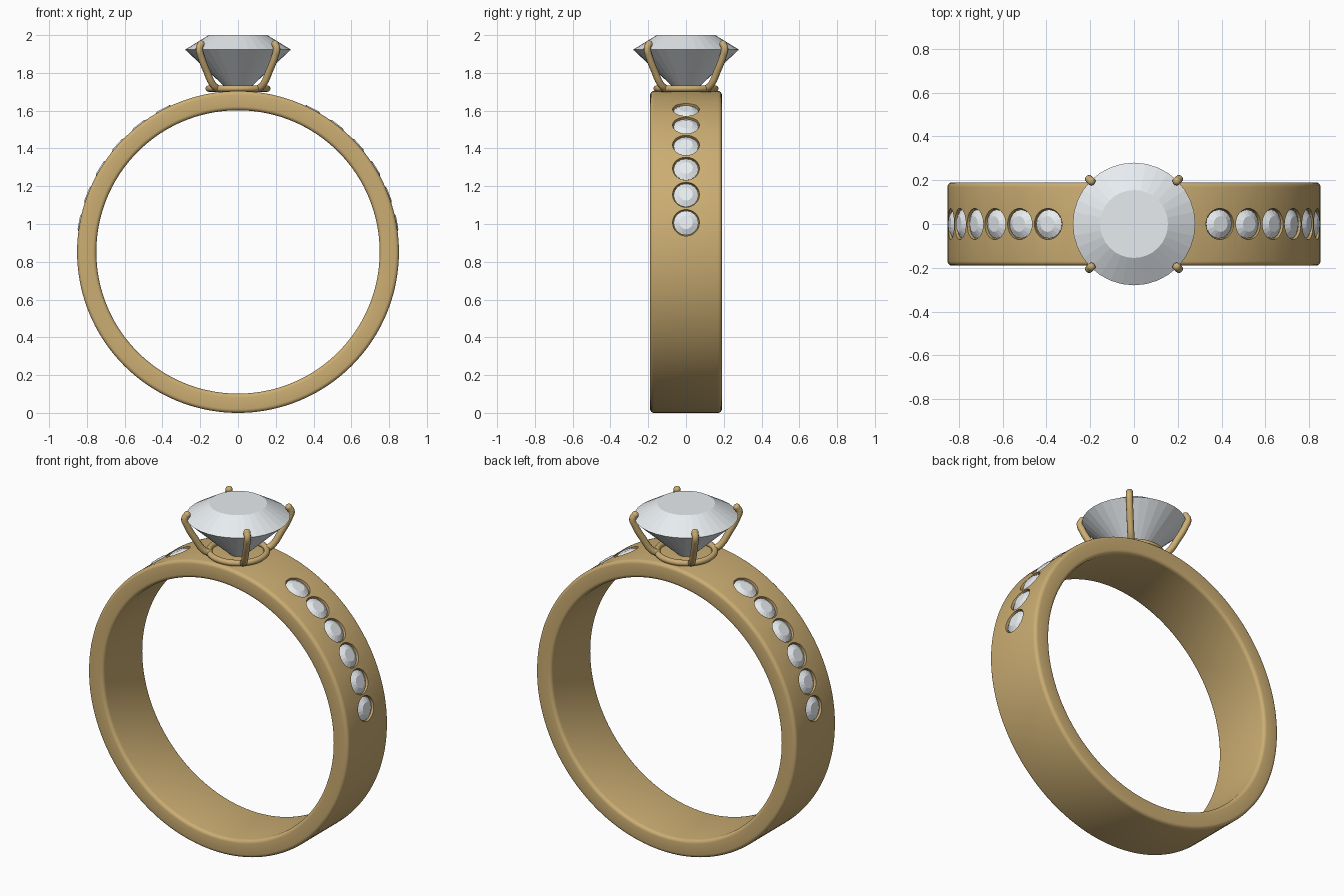
import bpy, bmesh
from math import sin, cos, pi, radians
from mathutils import Matrix, Vector

if "Cube" in bpy.data.objects:
    bpy.data.objects.remove(bpy.data.objects["Cube"])

CZ, R_OUT, R_IN, HALF_W = 0.852, 0.852, 0.75, 0.19


def material(name, rgb):
    m = bpy.data.materials.new(name)
    m.diffuse_color = (*rgb, 1)
    m.use_nodes = True
    m.node_tree.nodes["Principled BSDF"].inputs["Base Color"].default_value = m.diffuse_color
    return m


GOLD = material("gold", (0.60, 0.42, 0.17))
GEM = material("gem", (0.80, 0.84, 0.87))


def make_object(name, bm, mat):
    bmesh.ops.recalc_face_normals(bm, faces=bm.faces)
    me = bpy.data.meshes.new(name)
    bm.to_mesh(me)
    bm.free()
    ob = bpy.data.objects.new(name, me)
    me.materials.append(mat)
    bpy.context.collection.objects.link(ob)
    return ob


def smooth(ob, angle=35):
    bpy.ops.object.select_all(action='DESELECT')
    ob.select_set(True)
    bpy.context.view_layer.objects.active = ob
    bpy.ops.object.shade_smooth_by_angle(angle=radians(angle))


def lathe(bm, profile, n, mat=Matrix(), closed=False):
    """Revolve (radius, height) points about local z; cap ends unless closed."""
    rings = [[bm.verts.new(mat @ Vector((r * cos(2 * pi * i / n), r * sin(2 * pi * i / n), h)))
              for i in range(n)] for r, h in profile]
    pairs = list(zip(rings, rings[1:])) + ([(rings[-1], rings[0])] if closed else [])
    for a, b in pairs:
        for i in range(n):
            j = (i + 1) % n
            bm.faces.new((a[i], a[j], b[j], b[i]))
    if not closed:
        bm.faces.new(rings[0])
        bm.faces.new(rings[-1])


# Band: rounded rectangle section revolved about y
profile = []
B = 0.02
for cr, ch, start in ((R_OUT - B, HALF_W - B, 0), (R_IN + B, HALF_W - B, 90),
                      (R_IN + B, -HALF_W + B, 180), (R_OUT - B, -HALF_W + B, 270)):
    for k in range(5):
        a = radians(start + 22.5 * k)
        profile.append((cr + B * cos(a), ch + B * sin(a)))
bm = bmesh.new()
lathe(bm, profile, 144, Matrix.Translation((0, 0, CZ)) @ Matrix.Rotation(pi / 2, 4, 'X'), closed=True)
band = make_object("band", bm, GOLD)

# Frames on the band surface for the six stones on each shoulder
frames = []
for side in (1, -1):
    for k in range(6):
        tilt = side * radians(90 - 10.5 - 10.4 * k)
        frames.append(Matrix.Translation((0, 0, CZ)) @ Matrix.Rotation(tilt, 4, 'Y')
                      @ Matrix.Translation((0, 0, R_OUT)))

# Sockets cut in the band
bm = bmesh.new()
for f in frames:
    lathe(bm, [(0.02, -0.065), (0.071, -0.018), (0.071, 0.04)], 32, f)
cutter = make_object("socket_cutter", bm, GOLD)
cutter.hide_render = True
mod = band.modifiers.new("sockets", 'BOOLEAN')
mod.operation, mod.solver, mod.object = 'DIFFERENCE', 'EXACT', cutter
bpy.context.view_layer.objects.active = band
bpy.ops.object.modifier_apply(modifier=mod.name)
bpy.data.objects.remove(cutter)
smooth(band)

# Shoulder stones
for i, f in enumerate(frames):
    bm = bmesh.new()
    lathe(bm, [(0.004, -0.06), (0.066, -0.012), (0.036, 0.005)], 16, f)
    make_object(f"shoulder_stone_{i + 1}", bm, GEM)

# Centre stone
bm = bmesh.new()
lathe(bm, [(0.004, 1.665), (0.28, 1.923), (0.155, 2.0)], 32)
make_object("centre_stone", bm, GEM)

# Setting ring under the stone
bm = bmesh.new()
lathe(bm, [(0.155 + 0.017 * cos(2 * pi * k / 12), 1.717 + 0.017 * sin(2 * pi * k / 12))
           for k in range(12)], 64, closed=True)
smooth(make_object("setting_ring", bm, GOLD), 60)

# Prongs: swept curve with rounded tips, on the diagonals
PATH = [(0.155, 1.717), (0.185, 1.735), (0.235, 1.81), (0.278, 1.89), (0.290, 1.93), (0.277, 1.953)]
for k in range(4):
    cu = bpy.data.curves.new("prong_path", 'CURVE')
    cu.dimensions = '3D'
    cu.bevel_depth, cu.bevel_resolution, cu.use_fill_caps = 0.019, 3, True
    sp = cu.splines.new('BEZIER')
    sp.bezier_points.add(len(PATH) - 1)
    a = pi / 4 + k * pi / 2
    for p, (r, z) in zip(sp.bezier_points, PATH):
        p.co = (r * cos(a), r * sin(a), z)
        p.handle_left_type = p.handle_right_type = 'AUTO'
    sp.resolution_u = 6
    ob = bpy.data.objects.new(f"prong_{k + 1}", cu)
    bpy.context.collection.objects.link(ob)
    bpy.ops.object.select_all(action='DESELECT')
    ob.select_set(True)
    bpy.context.view_layer.objects.active = ob
    bpy.ops.object.convert(target='MESH')
    ob = bpy.context.object
    # ball tip and foot
    bm = bmesh.new()
    bm.from_mesh(ob.data)
    for r, z in (PATH[0], PATH[-1]):
        bmesh.ops.create_uvsphere(bm, u_segments=14, v_segments=8, radius=0.0195,
                                  matrix=Matrix.Translation((r * cos(a), r * sin(a), z)))
    bm.to_mesh(ob.data)
    bm.free()
    ob.data.materials.clear()
    ob.data.materials.append(GOLD)
    smooth(ob, 60)
